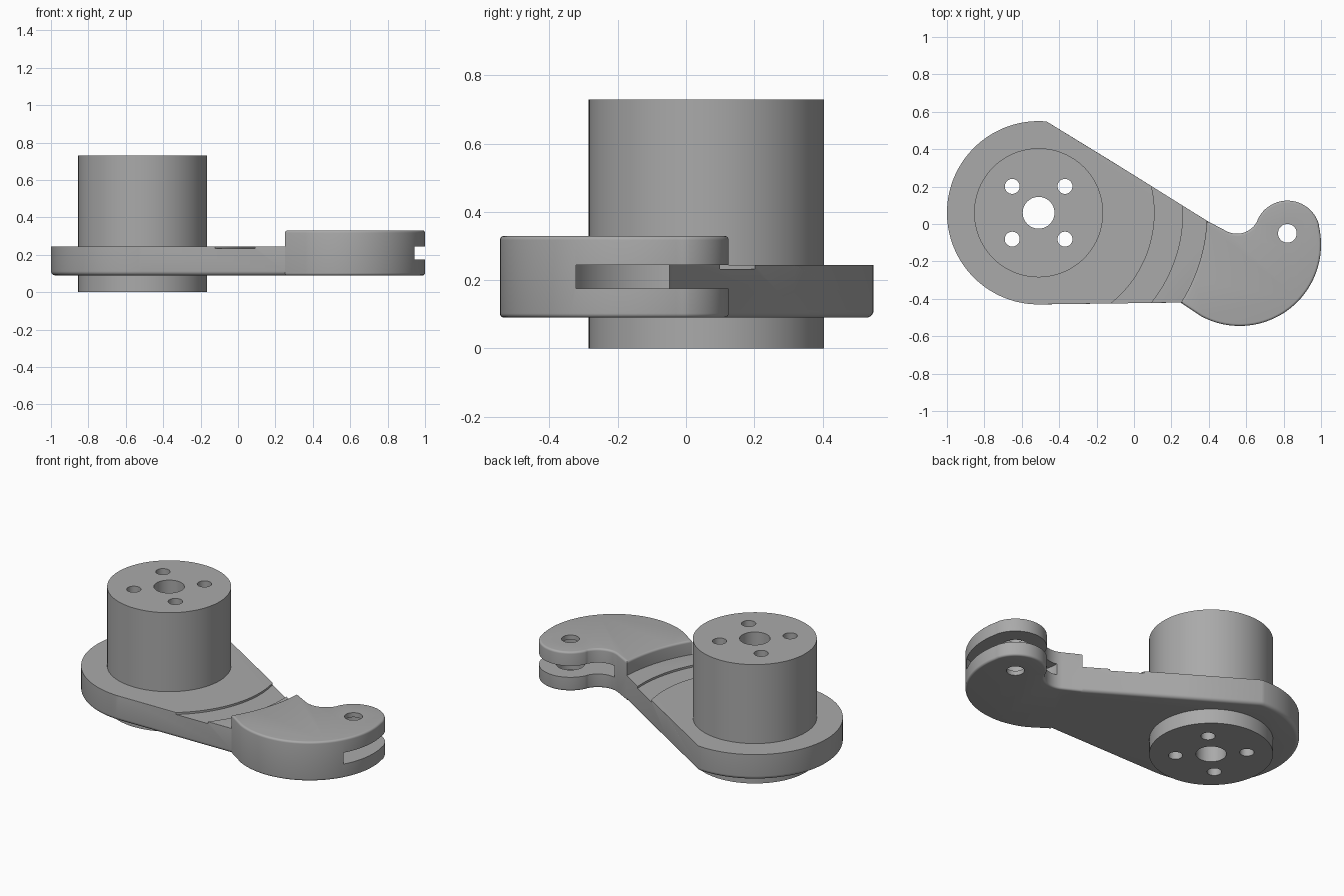
import bpy, bmesh
from math import cos, sin, radians, pi
from mathutils import Vector

if "Cube" in bpy.data.objects:
    bpy.data.objects.remove(bpy.data.objects["Cube"], do_unlink=True)

HUB = Vector((-0.51, 0.06))      # hub axis
TIP = Vector((0.82, -0.05))      # pivot hole axis
BOTTOM, DECK, TOP = 0.09, 0.245, 0.33

grey = bpy.data.materials.new("plain_grey")
grey.use_nodes = True
grey.diffuse_color = (0.4, 0.4, 0.4, 1)
grey.node_tree.nodes["Principled BSDF"].inputs["Base Color"].default_value = (0.4, 0.4, 0.4, 1)


def arc(c, r, a0, a1, n):
    step = (a1 - a0) / n
    return [(c[0] + r * cos(radians(a0 + i * step)),
             c[1] + r * sin(radians(a0 + i * step))) for i in range(n + 1)]


def finish(name, bm):
    bmesh.ops.recalc_face_normals(bm, faces=bm.faces)
    mesh = bpy.data.meshes.new(name)
    bm.to_mesh(mesh)
    bm.free()
    mesh.materials.append(grey)
    ob = bpy.data.objects.new(name, mesh)
    bpy.context.collection.objects.link(ob)
    return ob


def prism(name, outline, z0, z1, fillets=()):
    """Extrude an outline; each fillet is (height, radius, test on edge midpoint)."""
    bm = bmesh.new()
    base = bm.faces.new([bm.verts.new((x, y, z0)) for x, y in outline])
    ext = bmesh.ops.extrude_face_region(bm, geom=[base])["geom"]
    verts = [v for v in ext if isinstance(v, bmesh.types.BMVert)]
    bmesh.ops.translate(bm, verts=verts, vec=(0, 0, z1 - z0))
    for z, radius, test in fillets:
        edges = [e for e in bm.edges
                 if all(abs(v.co.z - z) < 1e-5 for v in e.verts)
                 and test((e.verts[0].co + e.verts[1].co).xy / 2)]
        bmesh.ops.bevel(bm, geom=edges, offset=radius, segments=5,
                        profile=0.5, affect='EDGES', clamp_overlap=True)
    return finish(name, bm)


def lathe(name, c, profile, n=64):
    """Closed solid of revolution from (radius, height) pairs."""
    bm = bmesh.new()
    rings = [[bm.verts.new((c[0] + r * cos(2 * pi * i / n),
                            c[1] + r * sin(2 * pi * i / n), z)) for i in range(n)]
             for r, z in profile]
    for a, b in zip(rings, rings[1:]):
        for i in range(n):
            j = (i + 1) % n
            bm.faces.new((a[i], a[j], b[j], b[i]))
    bm.faces.new(rings[0])
    bm.faces.new(rings[-1])
    return finish(name, bm)


def combine(target, other, operation):
    mod = target.modifiers.new(operation.lower(), 'BOOLEAN')
    mod.operation, mod.solver, mod.object = operation, 'EXACT', other
    bpy.context.view_layer.objects.active = target
    bpy.ops.object.modifier_apply(modifier=mod.name)
    bpy.data.objects.remove(other, do_unlink=True)


def smooth(ob):
    bpy.ops.object.select_all(action='DESELECT')
    ob.select_set(True)
    bpy.context.view_layer.objects.active = ob
    bpy.ops.object.shade_smooth_by_angle(angle=radians(30))


# Arm plate: round end with one flat chord, tapering toward the head
plate_outline = (arc(HUB, 0.49, 85, 270, 72)
                 + [(0.25, -0.42), (0.32, -0.42), (0.47, -0.1), (0.45, -0.02), (-0.09, 0.317)])
arm = prism("arm", plate_outline, BOTTOM, DECK, [
    (BOTTOM, 0.022, lambda p: True),
    (DECK, 0.015, lambda p: (p - HUB).length > 0.495)])

# Shallow curved groove across the plate
groove = prism("groove_cutter", arc(HUB, 0.62, -70, 50, 48) + arc(HUB, 0.77, 50, -70, 48),
               DECK - 0.012, DECK + 0.03)
combine(arm, groove, 'DIFFERENCE')

# Hooked head with rounded rims
BELLY, NOTCH = (0.565, -0.11), (0.55, 0.07)
head_outline = (arc(BELLY, 0.435, -118, 13, 56)
                + arc(TIP, 0.175, 16, 156, 36)
                + arc(NOTCH, 0.122, -26, -121, 24)
                + arc(HUB, 0.9, -2.7, -32.3, 20))
head = prism("head", head_outline, BOTTOM, TOP, [
    (TOP, 0.028, lambda p: True),
    (BOTTOM, 0.028, lambda p: abs((p - HUB).length - 0.9) > 0.002)])
combine(arm, head, 'UNION')

# Slot splitting the hook into two jaws
combine(arm, lathe("slot_cutter", TIP, [(0.3, 0.175), (0.3, DECK)], 96), 'DIFFERENCE')

# Pivot hole with flared mouths
FLARE = 0.028
lip = [(0.05 + FLARE * (1 - cos(radians(a))), FLARE * (1 - sin(radians(a))))
       for a in (90, 72, 54, 36, 18, 0)]
low = [(r, BOTTOM + h) for r, h in lip]
high = [(r, TOP - h) for r, h in lip]
hole_profile = ([(low[-1][0], BOTTOM - 0.05)] + low[::-1] + high
                + [(high[-1][0], TOP + 0.05)])
combine(arm, lathe("pivot_hole_cutter", TIP, hole_profile, 48), 'DIFFERENCE')

# Seat for the hub, just inside the hub wall
combine(arm, lathe("hub_seat_cutter", HUB, [(0.335, -0.1), (0.335, 1)], 96), 'DIFFERENCE')
smooth(arm)

# Hub cylinder with centre bore and four bolt holes
hub = lathe("hub", HUB, [(0.345, 0), (0.345, 0.73)], 96)
combine(hub, lathe("bore_cutter", HUB, [(0.085, -0.1), (0.085, 1)], 48), 'DIFFERENCE')
for sx in (-1, 1):
    for sy in (-1, 1):
        spot = HUB + Vector((sx, sy)) * 0.141
        combine(hub, lathe("bolt_cutter", spot, [(0.04, -0.1), (0.04, 1)], 32), 'DIFFERENCE')
smooth(hub)
